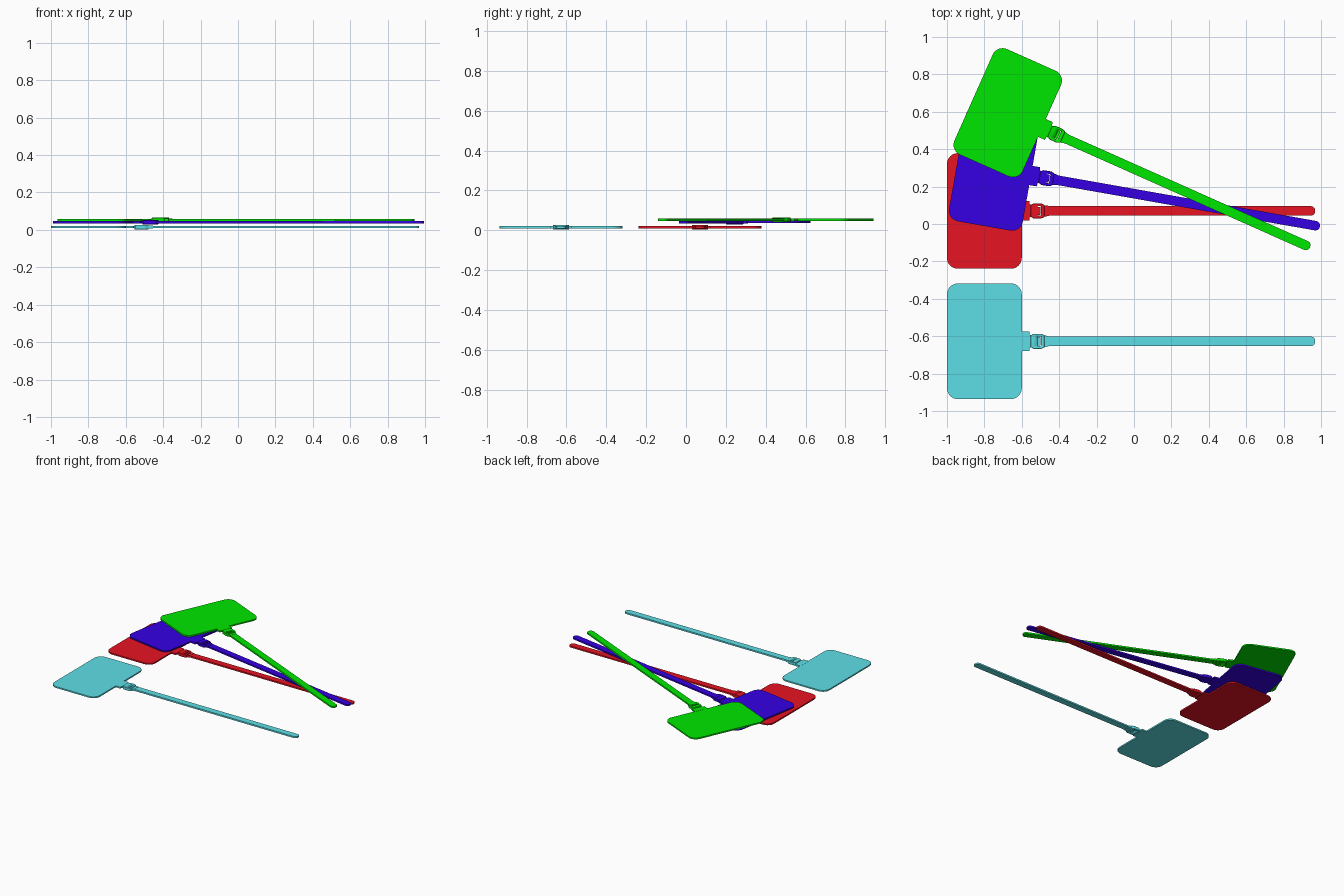
import bpy, bmesh, math
from mathutils import Matrix, Vector

if "Cube" in bpy.data.objects:
    bpy.data.objects.remove(bpy.data.objects["Cube"])


def material(name, rgb):
    m = bpy.data.materials.new(name)
    m.diffuse_color = (*rgb, 1)
    m.use_nodes = True
    m.node_tree.nodes["Principled BSDF"].inputs["Base Color"].default_value = m.diffuse_color
    return m


def rounded(x0, x1, hw, r, n=8):
    """Rounded rectangle outline, symmetric about local y = 0."""
    pts = []
    for i, (cx, cy) in enumerate([(x1 - r, hw - r), (x0 + r, hw - r),
                                  (x0 + r, r - hw), (x1 - r, r - hw)]):
        for k in range(n + 1):
            a = math.pi / 2 * (i + k / n)
            pts.append((cx + r * math.cos(a), cy + r * math.sin(a)))
    return pts


def mirrored(half):
    """Close a half outline (y > 0) by mirroring it across the strap axis."""
    return half + [(x, -y) for x, y in reversed(half)]


def slab(name, outline, z0, z1, mat, place, bevel):
    bm = bmesh.new()
    f = bm.faces.new([bm.verts.new((x, y, z0)) for x, y in outline])
    ext = bmesh.ops.extrude_face_region(bm, geom=[f])
    bmesh.ops.translate(bm, vec=(0, 0, z1 - z0),
                        verts=[v for v in ext["geom"] if isinstance(v, bmesh.types.BMVert)])
    bmesh.ops.recalc_face_normals(bm, faces=bm.faces)
    me = bpy.data.meshes.new(name)
    bm.to_mesh(me)
    bm.free()
    me.materials.append(mat)
    ob = bpy.data.objects.new(name, me)
    bpy.context.collection.objects.link(ob)
    ob.matrix_world = place
    if bevel:
        b = ob.modifiers.new("chamfer", 'BEVEL')
        b.width, b.segments, b.limit_method = bevel, 1, 'ANGLE'
        b.angle_limit = math.radians(50)
    bpy.context.view_layer.objects.active = ob
    ob.select_set(True)
    bpy.ops.object.shade_smooth_by_angle(angle=math.radians(25))
    ob.select_set(False)
    return ob


def tag_tie(label, rgb, centre, angle):
    """One cable tie with a marker plate; local origin at the plate centre."""
    mat = material(label, rgb)
    place = Matrix.Translation(Vector(centre)) @ Matrix.Rotation(math.radians(angle), 4, 'Z')

    def add(part, outline, half, bevel=0.0):
        return slab(f"{label}_{part}", outline, -half, half, mat, place, bevel)

    # marker plate
    add("plate", rounded(-0.2, 0.2, 0.309, 0.058), 0.0055)
    # stepped neck joining plate and locking head
    add("neck", mirrored([(0.195, 0.052), (0.240, 0.052), (0.243, 0.034),
                          (0.262, 0.032)]), 0.006)
    # locking head with a through slot
    head = add("locking_head", mirrored([(0.246, 0.030), (0.262, 0.040), (0.305, 0.040),
                                         (0.322, 0.032)]), 0.012, 0.002)
    slot = add("slot_cutter", rounded(0.284, 0.302, 0.025, 0.003, 2), 0.05)
    slot.hide_render = True
    slot.hide_set(True)
    cut = head.modifiers.new("slot", 'BOOLEAN')
    cut.object, cut.solver = slot, 'EXACT'
    # pawl nearly filling the slot
    add("pawl", rounded(0.280, 0.299, 0.022, 0.003, 2), 0.010)
    # collar and long strap with a rounded tip
    add("collar", mirrored([(0.31, 0.030), (0.330, 0.030), (0.345, 0.026)]), 0.0075)
    add("strap", rounded(0.32, 1.769, 0.0255, 0.024), 0.006)


tag_tie("cyan_tie", (0.11, 0.74, 0.80), (-0.8, -0.627, 0.015), 0)
tag_tie("red_tie", (0.82, 0.007, 0.018), (-0.8, 0.070, 0.015), 0)
tag_tie("violet_tie", (0.037, 0.0, 0.77), (-0.748, 0.294, 0.041), -10)
tag_tie("green_tie", (0.0, 0.81, 0.0), (-0.675, 0.595, 0.053), -24)
